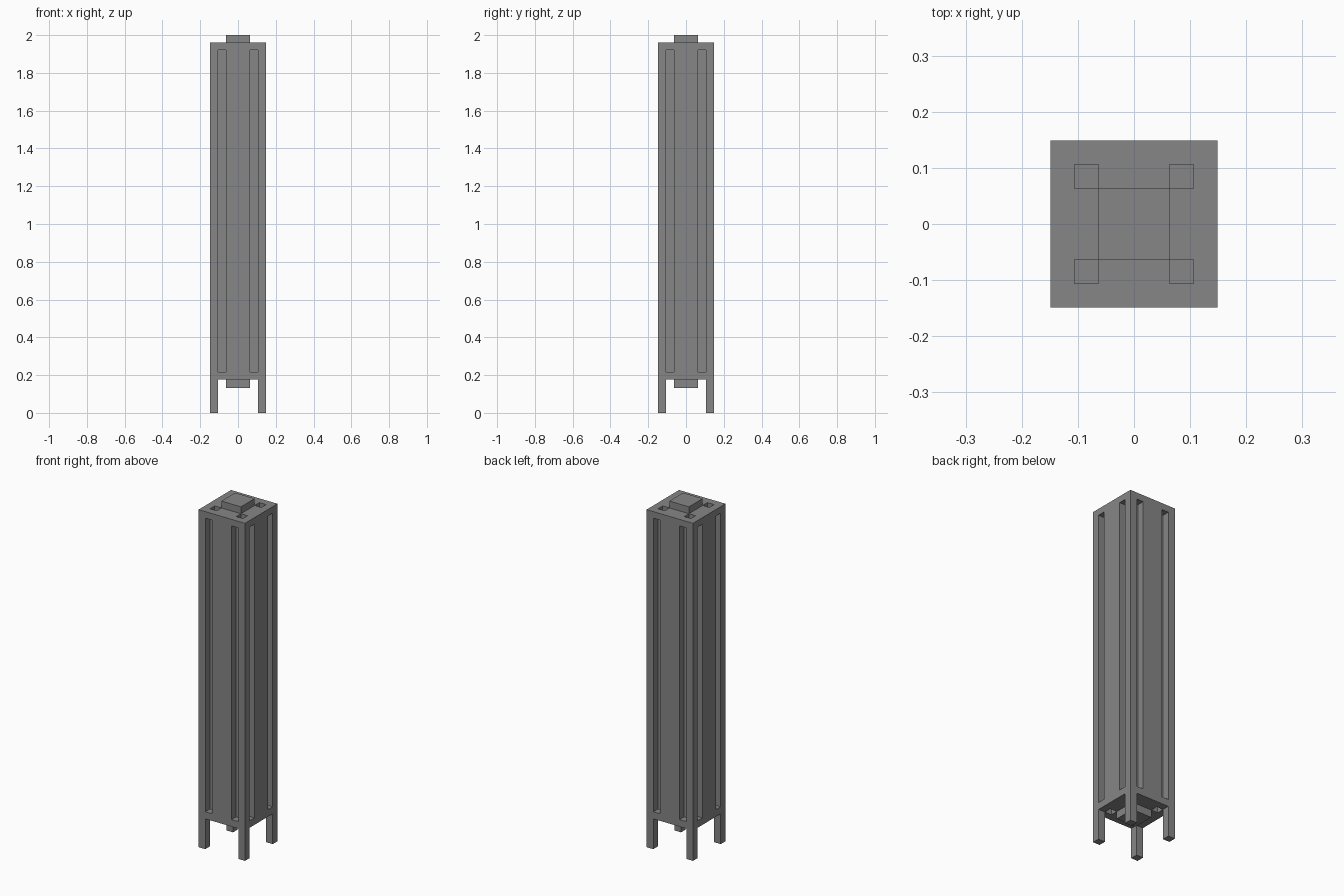
import bpy
import bmesh
from mathutils import Matrix

cube = bpy.data.objects.get("Cube")
if cube:
    bpy.data.objects.remove(cube, do_unlink=True)

# Key sizes
OUTER, MID, INNER = 0.149, 0.106, 0.063
LEG_TOP, SLOT_LOW, SLOT_HIGH, BODY_TOP = 0.176, 0.217, 1.922, 1.96
DEPTH = 0.042

grey = bpy.data.materials.new("mid grey")
grey.use_nodes = True
colour = (0.24, 0.24, 0.24, 1)
grey.diffuse_color = colour
grey.node_tree.nodes["Principled BSDF"].inputs["Base Color"].default_value = colour


def add_box(bm, low, high, turn=Matrix()):
    """Add a box between two corners, turned about the z axis."""
    size = [h - l for l, h in zip(low, high)]
    mid = [(h + l) / 2 for l, h in zip(low, high)]
    place = turn @ Matrix.Translation(mid) @ Matrix.Diagonal((*size, 1))
    bmesh.ops.create_cube(bm, size=1, matrix=place)


def make_object(name, boxes):
    """Make one object out of (low, high, turn) boxes."""
    bm = bmesh.new()
    for box in boxes:
        add_box(bm, *box)
    mesh = bpy.data.meshes.new(name)
    bm.to_mesh(mesh)
    bm.free()
    mesh.materials.append(grey)
    obj = bpy.data.objects.new(name, mesh)
    bpy.context.collection.objects.link(obj)
    return obj


def cut(target, cutter):
    """Subtract the cutter from the target and discard it."""
    cutter.hide_render = True
    mod = target.modifiers.new("cut", "BOOLEAN")
    mod.operation, mod.solver, mod.object = "DIFFERENCE", "EXACT", cutter
    bpy.context.view_layer.objects.active = target
    bpy.ops.object.modifier_apply(modifier=mod.name)
    bpy.data.objects.remove(cutter, do_unlink=True)


# Square tower with four corner legs left by two crossing undercuts
body = make_object("tower_body", [((-OUTER, -OUTER, 0), (OUTER, OUTER, BODY_TOP))])
cut(body, make_object("undercut_x", [((-1, -MID, -1), (1, MID, LEG_TOP))]))
cut(body, make_object("undercut_y", [((-MID, -1, -1), (MID, 1, LEG_TOP))]))

# Two tall grooves on every side
grooves = []
for quarter in range(4):
    turn = Matrix.Rotation(quarter * 1.5707963, 4, "Z")
    for x in (-MID, INNER):
        grooves.append(((x, -OUTER - 0.1, SLOT_LOW),
                        (x + MID - INNER, -OUTER + DEPTH, SLOT_HIGH), turn))
cut(body, make_object("groove_cutter", grooves))

# Square pockets near the corners of the top and underside
pockets = []
for x in (-MID, INNER):
    for y in (-MID, INNER):
        x2, y2 = x + MID - INNER, y + MID - INNER
        pockets.append(((x, y, SLOT_HIGH + 0.001), (x2, y2, BODY_TOP + 0.1)))
        pockets.append(((x, y, LEG_TOP - 0.1), (x2, y2, SLOT_LOW - 0.001)))
cut(body, make_object("pocket_cutter", pockets))

# Raised square blocks on the top and underside
make_object("top_block", [((-INNER, -INNER, BODY_TOP), (INNER, INNER, 2))])
make_object("bottom_block", [((-INNER, -INNER, 0.133), (INNER, INNER, LEG_TOP))])
